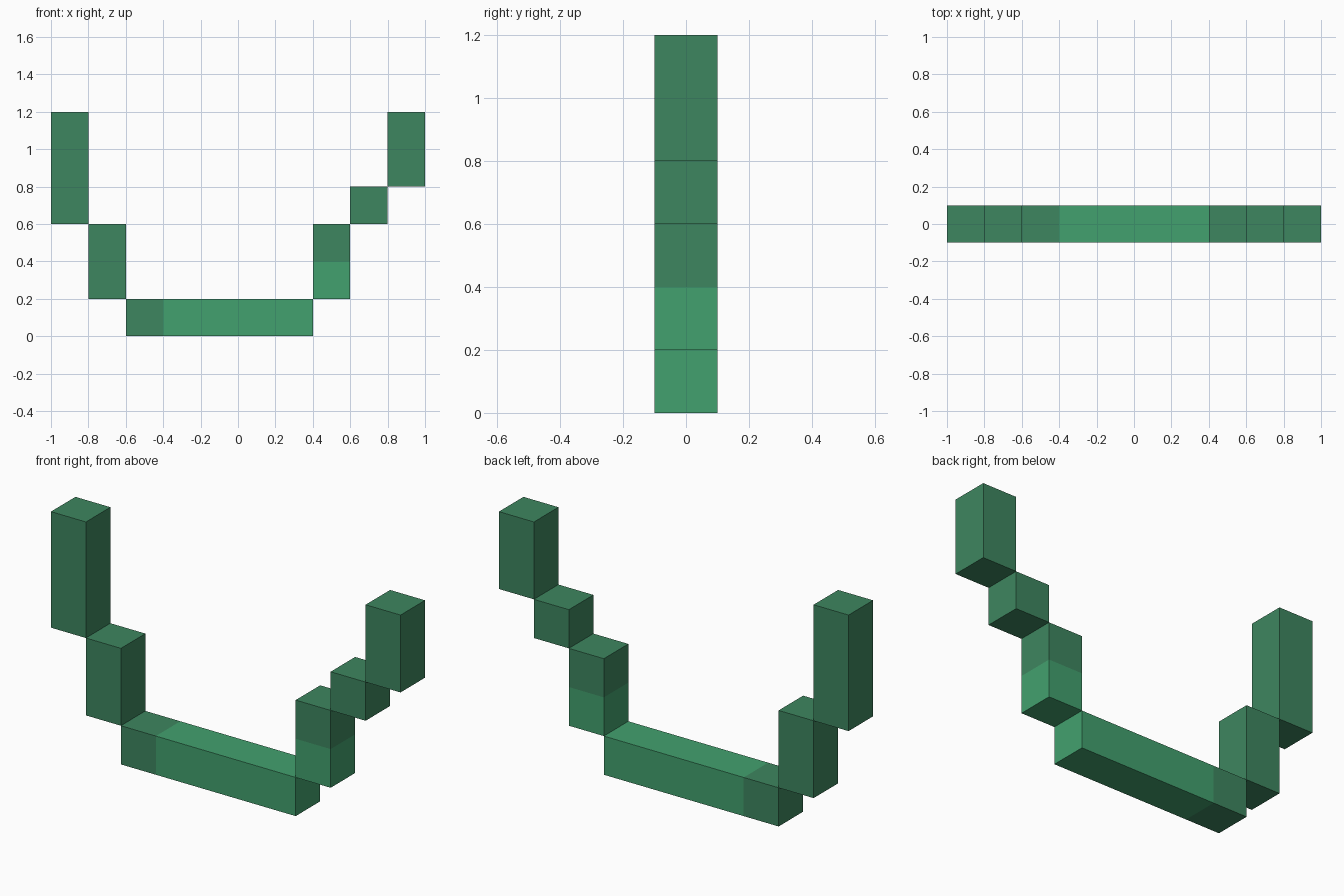
import bpy, bmesh

if "Cube" in bpy.data.objects:
    bpy.data.objects.remove(bpy.data.objects["Cube"])


def material(name, rgb):
    m = bpy.data.materials.new(name)
    m.diffuse_color = (*rgb, 1)
    m.use_nodes = True
    m.node_tree.nodes["Principled BSDF"].inputs["Base Color"].default_value = m.diffuse_color
    return m


DARK = material("dark green", (0.048, 0.240, 0.116))
LIGHT = material("light green", (0.055, 0.355, 0.157))
HALF = 0.1  # half the thickness in y


def block(name, x0, x1, z0, z1, cut=None, is_light=None):
    """Box in the xz plane; an optional cut splits its faces into two colours."""
    bm = bmesh.new()
    bmesh.ops.create_cube(bm, size=1)
    for v in bm.verts:
        v.co = (x0 + (v.co.x + 0.5) * (x1 - x0), v.co.y * 2 * HALF,
                z0 + (v.co.z + 0.5) * (z1 - z0))
    if cut:
        co, no = cut
        bmesh.ops.bisect_plane(bm, geom=bm.verts[:] + bm.edges[:] + bm.faces[:],
                               plane_co=co, plane_no=no)
        for f in bm.faces:
            f.material_index = int(is_light(f.calc_center_median()))
    me = bpy.data.meshes.new(name)
    bm.to_mesh(me)
    bm.free()
    me.materials.append(DARK)
    if cut:
        me.materials.append(LIGHT)
    ob = bpy.data.objects.new(name, me)
    bpy.context.collection.objects.link(ob)


# bottom bar: dark left end, light for the rest
block("bottom_bar", -0.6, 0.4, 0, 0.2, ((-0.4, 0, 0), (1, 0, 0)), lambda c: c.x > -0.4)
# left arm
block("left_lower_step", -0.8, -0.6, 0.2, 0.6)
block("left_upper_step", -1.0, -0.8, 0.6, 1.2)
# right arm: lowest step is light below, dark above
block("right_lower_step", 0.4, 0.6, 0.2, 0.6, ((0, 0, 0.4), (0, 0, 1)), lambda c: c.z < 0.4)
block("right_middle_step", 0.6, 0.8, 0.6, 0.8)
block("right_upper_step", 0.8, 1.0, 0.8, 1.2)
